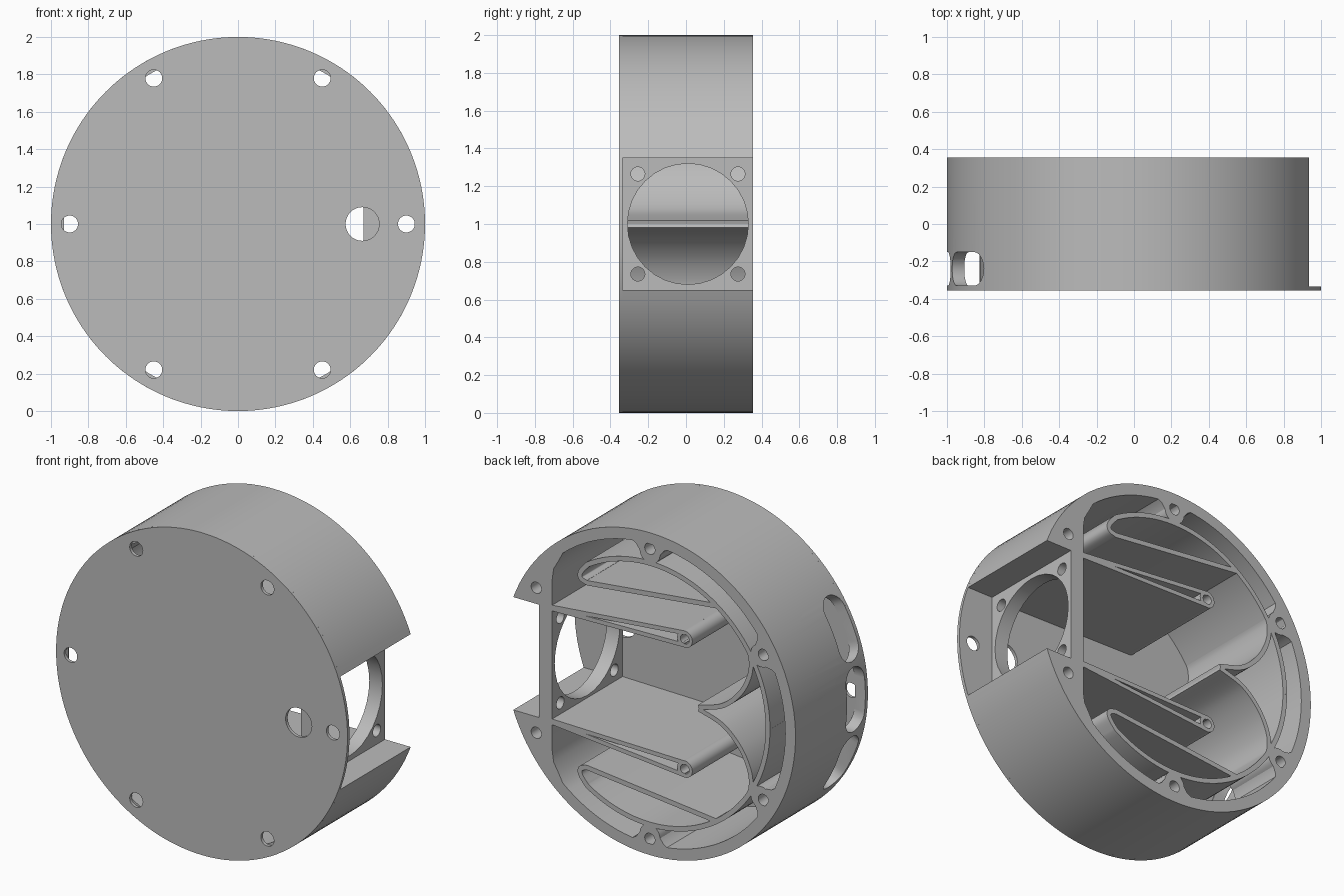
import bpy, bmesh
from math import sin, cos, radians, pi, asin, degrees
from mathutils import Vector, Matrix

if "Cube" in bpy.data.objects:
    bpy.data.objects.remove(bpy.data.objects["Cube"])

FRONT, FLOOR, BACK = -0.355, -0.335, 0.355
RING = 0.81

grey = bpy.data.materials.new("plain grey")
grey.use_nodes = True
grey.diffuse_color = (0.5, 0.5, 0.5, 1)
grey.node_tree.nodes["Principled BSDF"].inputs["Base Color"].default_value = (0.5, 0.5, 0.5, 1)


def polar(r, deg):
    return (r * cos(radians(deg)), r * sin(radians(deg)))


def arc(r, start, end, n, c=(0, 0)):
    pts = [polar(r, start + (end - start) * i / n) for i in range(n + 1)]
    return [(c[0] + x, c[1] + z) for x, z in pts]


def circle(r, c=(0, 0), n=32):
    return arc(r, 0, 360, n, c)[:-1]


def smooth_path(pts, steps=8):
    # Catmull-Rom curve through the points
    p = [Vector(q) for q in [pts[0]] + pts + [pts[-1]]]
    out = []
    for a, b, c, d in zip(p, p[1:], p[2:], p[3:]):
        for i in range(steps):
            t = i / steps
            out.append(0.5 * (2 * b + (c - a) * t + (2 * a - 5 * b + 4 * c - d) * t**2
                              + (3 * b - a - 3 * c + d) * t**3))
    return [tuple(q) for q in out] + [pts[-1]]


def strip(path, thick):
    # outline of a thin wall that follows a path
    p = [Vector(q) for q in path]
    left, right = [], []
    for i, q in enumerate(p):
        d = (p[min(i + 1, len(p) - 1)] - p[max(i - 1, 0)]).normalized()
        n = Vector((-d.y, d.x)) * thick / 2
        left.append(tuple(q + n))
        right.append(tuple(q - n))
    return left + right[::-1]


def flip(pts, side):
    return [(x, z * side) for x, z in pts]


def prism(name, outline, y0, y1, matrix=None):
    # extrude an outline in x and z along y
    bm = bmesh.new()
    face = bm.faces.new([bm.verts.new((x, y0, z)) for x, z in outline])
    ext = bmesh.ops.extrude_face_region(bm, geom=[face])
    new = [v for v in ext["geom"] if isinstance(v, bmesh.types.BMVert)]
    bmesh.ops.translate(bm, verts=new, vec=(0, y1 - y0, 0))
    bmesh.ops.recalc_face_normals(bm, faces=bm.faces)
    if matrix:
        bm.transform(matrix)
    bm.transform(Matrix.Translation((0, 0, 1)))
    mesh = bpy.data.meshes.new(name)
    bm.to_mesh(mesh)
    bm.free()
    mesh.materials.append(grey)
    obj = bpy.data.objects.new(name, mesh)
    bpy.context.collection.objects.link(obj)
    return obj


def cut(obj, cutters):
    for c in cutters:
        mod = obj.modifiers.new("cut", "BOOLEAN")
        mod.object, mod.operation, mod.solver = c, "DIFFERENCE", "EXACT"
    bpy.context.view_layer.update()
    mesh = bpy.data.meshes.new_from_object(obj.evaluated_get(bpy.context.evaluated_depsgraph_get()))
    obj.modifiers.clear()
    obj.data = mesh
    for c in cutters:
        bpy.data.objects.remove(c)


def hole(r, c, y0, y1, matrix=None):
    h = prism("hole_cutter", circle(r, c), y0, y1, matrix)
    h.hide_render = True
    return h


# Front plate with six screw holes and a cable hole
plate = prism("front_plate", circle(1, n=128), FRONT, FLOOR)
cut(plate, [hole(0.045, polar(0.9, a), -0.5, 0) for a in range(0, 360, 60)]
    + [hole(0.09, (0.665, 0), -0.5, 0)])

# Outer wall, open at the fan notch and solid beside it
notch = degrees(asin(0.35))
corner = [(0.67, 0.35), (0.67, 0.53), (0.66, 0.6), (0.625, 0.66)]
outline = (arc(1, notch, 360 - notch, 110) + [(0.76, -0.35)] + flip(corner, -1)
           + arc(0.93, 310, 50, 80) + corner[::-1] + [(0.76, 0.35)])
wall = prism("outer_wall", outline, FLOOR - 0.002, BACK)
cutters = [hole(0.035, polar(0.9, a), 0.1, 0.5) for a in (30, 330)]
slot = arc(0.09, -90, 90, 12, (0.11, 0)) + arc(0.09, 90, 270, 12, (-0.11, 0))
for a in (155, 180, 205):
    # slot outline turned to face outwards along the radius
    r = Vector((*polar(1, a), 0))
    t = Vector((-r.y, r.x, 0))
    m = Matrix(((t.x, r.x, 0, 0), (0, 0, 1, -0.24), (t.y, r.y, 0, 0), (0, 0, 0, 1)))
    c = prism("slot_cutter", slot, 0.86, 1.1, m)
    c.hide_render = True
    cutters.append(c)
cut(wall, cutters)

# Fan mount: square plate with a round opening and four screw holes
mount = prism("fan_mount", [(0.67, -0.352), (0.76, -0.352), (0.76, 0.352), (0.67, 0.352)],
              FLOOR - 0.002, BACK)
turn = Matrix.Rotation(pi / 2, 4, "Z")
cut(mount, [hole(0.32, (0.01, 0), -1, -0.5, turn)]
    + [hole(0.037, (0.01 + y * 0.265, z * 0.265), -1, -0.5, turn)
       for y in (-1, 1) for z in (-1, 1)])

# Screw bosses bridging the outer wall and the inner ring
for i, a in enumerate((90, 150, 210, 270)):
    shape = (arc(0.95, a - 9, a + 9, 8) + [polar(0.915, a + 6), polar(0.88, a + 4.6)]
             + arc(0.07, a + 90, a + 270, 12, polar(0.88, a))
             + [polar(0.88, a - 4.6), polar(0.915, a - 6)])
    boss = prism("screw_boss_%d" % (i + 1), shape, 0.0, BACK)
    cut(boss, [hole(0.035, polar(0.9, a), -0.1, 0.5)])

# Ring and baffles, mirrored above and below the middle
for side, tag in ((1, "upper"), (-1, "lower")):
    def baffle(name, path, thick):
        return prism(tag + "_" + name, flip(strip(path, thick), side), FLOOR - 0.002, BACK)

    tip = smooth_path([polar(RING, 58), (0.475, 0.63), (0.475, 0.59), (0.43, 0.573)], 6)
    baffle("ring_and_return", arc(RING, 180, 58, 60)[:-1] + tip + [(-0.46, 0.668)], 0.03)
    baffle("turning_wall", smooth_path(
        [(-0.335, 0.006), (-0.5, 0.06), (-0.62, 0.17), (-0.685, 0.3),
         (-0.69, 0.41), (-0.65, 0.485)]), 0.028)
    baffle("duct_wall", [(0.68, 0.348), (-0.24, 0.365)], 0.026)
    baffle("duct_back", [(0.68, 0.357), (-0.24, 0.442)], 0.026)
    post = prism(tag + "_duct_post", circle(0.052, (-0.24, 0.403 * side)), FLOOR - 0.002, BACK)
    cut(post, [hole(0.03, (-0.24, 0.403 * side), 0, 0.5)])

# Smooth curved walls while keeping the rims sharp
bpy.ops.object.select_all(action="DESELECT")
for obj in (o for o in bpy.context.collection.objects if o.type == "MESH" and grey.name in o.data.materials):
    obj.select_set(True)
    bpy.context.view_layer.objects.active = obj
bpy.ops.object.shade_smooth_by_angle(angle=radians(30))
